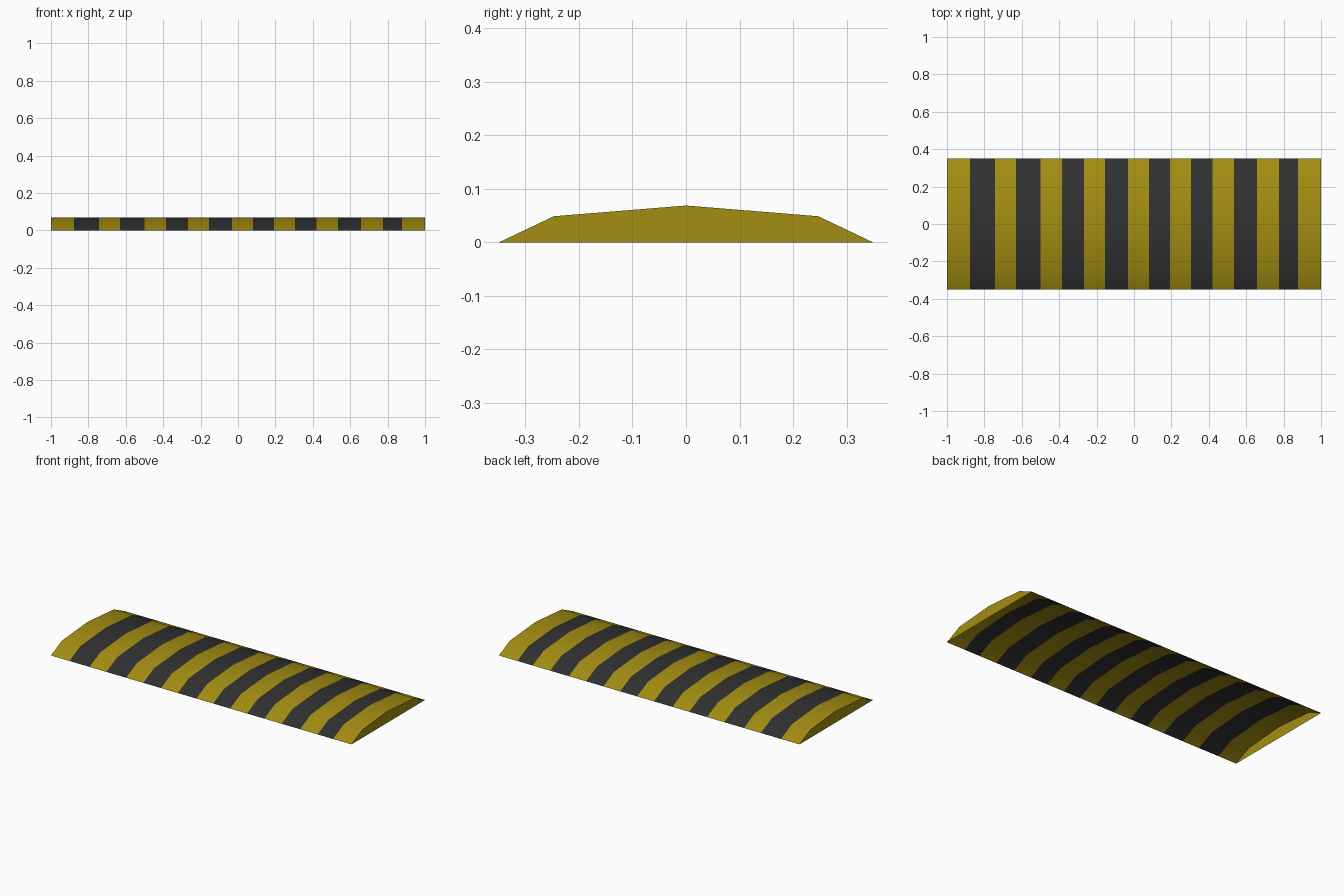
import bpy, bmesh, math

if "Cube" in bpy.data.objects:
    bpy.data.objects.remove(bpy.data.objects["Cube"])


def material(name, rgb):
    m = bpy.data.materials.new(name)
    m.diffuse_color = (*rgb, 1.0)
    m.use_nodes = True
    m.node_tree.nodes["Principled BSDF"].inputs["Base Color"].default_value = m.diffuse_color
    return m


yellow = material("dull_yellow", (0.37, 0.27, 0.006))
black = material("rubber_black", (0.031, 0.031, 0.031))

# Cross-section of the hump (y, z) and the x positions where the colour changes
profile = [(-0.35, 0), (-0.247, 0.049), (0, 0.069), (0.247, 0.049), (0.35, 0)]
cuts = [-1, -0.877, -0.743, -0.631, -0.5, -0.385, -0.267, -0.155, -0.032,
        0.08, 0.193, 0.305, 0.42, 0.535, 0.658, 0.775, 0.877, 1]

bm = bmesh.new()
rows = [[bm.verts.new((x, y, z)) for y, z in profile] for x in cuts]

# Striped top skin: every second band is black
for i in range(len(rows) - 1):
    a, b = rows[i], rows[i + 1]
    for j in range(len(profile) - 1):
        f = bm.faces.new((a[j], b[j], b[j + 1], a[j + 1]))
        f.material_index = i % 2

# Yellow end caps; the underside stays open
bm.faces.new(rows[-1][::-1])
bm.faces.new(rows[0])
bm.normal_update()
for f in bm.faces:
    c = f.calc_center_median()
    outward = f.normal.z if abs(f.normal.x) < 0.5 else f.normal.x * c.x
    if outward < 0:
        f.normal_flip()

mesh = bpy.data.meshes.new("speed_bump")
bm.to_mesh(mesh)
bm.free()
mesh.materials.append(yellow)
mesh.materials.append(black)
bump = bpy.data.objects.new("speed_bump", mesh)
bpy.context.collection.objects.link(bump)

# Soft top, sharp end edges
bpy.context.view_layer.objects.active = bump
bump.select_set(True)
bpy.ops.object.shade_smooth_by_angle(angle=math.radians(30))
